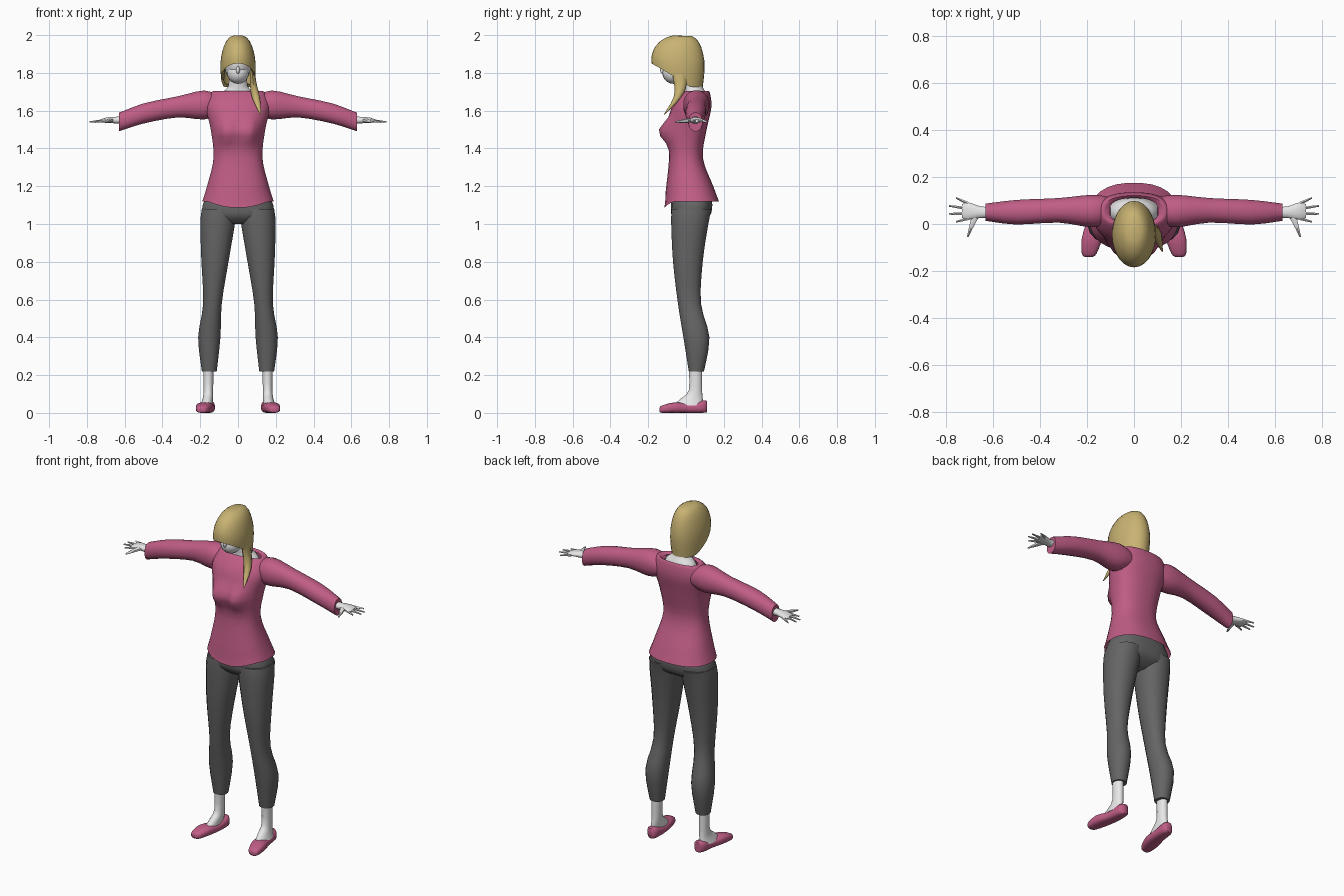
import bpy, bmesh, math
from mathutils import Matrix, Vector

cube = bpy.data.objects.get("Cube")
if cube:
    bpy.data.objects.remove(cube, do_unlink=True)


def material(name, rgb):
    mat = bpy.data.materials.new(name)
    mat.use_nodes = True
    mat.diffuse_color = (*rgb, 1)
    mat.node_tree.nodes["Principled BSDF"].inputs["Base Color"].default_value = (*rgb, 1)
    return mat


pink = material("pink cloth", (.53, .11, .24))
grey = material("grey cloth", (.13, .13, .13))
skin = material("pale skin", (.8, .8, .8))
blond = material("blond hair", (.58, .45, .17))

ALONG_X, ALONG_Y, ALONG_Z = Vector((1, 0, 0)), Vector((0, 1, 0)), Vector((0, 0, 1))
AROUND_X, AROUND_Y, AROUND_Z = (ALONG_Y, ALONG_Z), (ALONG_X, ALONG_Z), (ALONG_X, ALONG_Y)


def ring(x=0, y=0, z=0, wide=.1, deep=.1):
    """Key cross-section: its centre and two radii."""
    return Vector((x, y, z, wide, deep))


def smooth_keys(keys, steps):
    """Fill in rings between the keys with a Catmull-Rom spline."""
    padded = [keys[0], *keys, keys[-1]]
    rings = []
    for before, start, end, after in zip(padded, padded[1:], padded[2:], padded[3:]):
        for step in range(steps):
            t = step / steps
            slope_in, slope_out = (end - before) / 2, (after - start) / 2
            bend = 3 * (end - start) - 2 * slope_in - slope_out
            twist = 2 * (start - end) + slope_in + slope_out
            rings.append(start + slope_in * t + bend * t * t + twist * t ** 3)
    return rings + [keys[-1]]


def bridge(bm, rows, cap_start=True, cap_end=True):
    """Join rows of points into a tube."""
    loops = [[bm.verts.new(point) for point in row] for row in rows]
    for low, high in zip(loops, loops[1:]):
        for i in range(len(low)):
            bm.faces.new((low[i - 1], low[i], high[i], high[i - 1]))
    if cap_start:
        bm.faces.new(loops[0])
    if cap_end:
        bm.faces.new(loops[-1])


def loft(bm, keys, plane=AROUND_Z, sides=16, power=2.2, steps=3, closed=True):
    """Loft superellipse sections through the key rings."""
    def radial(value, radius):
        return math.copysign(abs(value) ** (2 / power), value) * radius

    rows = []
    for x, y, z, wide, deep in smooth_keys(keys, steps):
        angles = [math.tau * (i + .5) / sides for i in range(sides)]
        rows.append([Vector((x, y, z)) + plane[0] * radial(math.cos(a), wide)
                     + plane[1] * radial(math.sin(a), deep) for a in angles])
    bridge(bm, rows, closed, closed)


def ellipsoid(bm, centre, radii):
    shape = Matrix.Translation(centre) @ Matrix.Diagonal((*radii, 1))
    bmesh.ops.create_uvsphere(bm, u_segments=20, v_segments=12, radius=1, matrix=shape)


def finish(bm, name, mat, mirrored=False):
    bmesh.ops.recalc_face_normals(bm, faces=bm.faces)
    mesh = bpy.data.meshes.new(name)
    bm.to_mesh(mesh)
    bm.free()
    mesh.materials.append(mat)
    part = bpy.data.objects.new(name, mesh)
    bpy.context.collection.objects.link(part)
    if mirrored:
        part.modifiers.new("Mirror", "MIRROR").use_mirror_merge = False
    bpy.ops.object.select_all(action="DESELECT")
    part.select_set(True)
    bpy.context.view_layer.objects.active = part
    bpy.ops.object.shade_smooth_by_angle(angle=math.radians(55))


# Sweater body, from hem to neckline
bm = bmesh.new()
loft(bm, [ring(y=.03, z=1.12, wide=.19, deep=.145),
          ring(y=.02, z=1.2, wide=.165, deep=.125),
          ring(z=1.35, wide=.13, deep=.09),
          ring(y=.01, z=1.5, wide=.145, deep=.1),
          ring(y=.03, z=1.62, wide=.17, deep=.105),
          ring(y=.055, z=1.7, wide=.14, deep=.07),
          ring(y=.055, z=1.69, wide=.105, deep=.055)],
     sides=28, power=2.4, steps=4, closed=False)
for vert in bm.verts:
    x, y, z = vert.co
    if y < 0:
        # Bust, and a hem that dips at the front
        vert.co.y -= .06 * math.exp(-((abs(x) - .06) / .05) ** 2 - ((z - 1.49) / .06) ** 2)
        if z < 1.16:
            vert.co.z -= .035 * max(0, 1 - (x / .16) ** 2)
finish(bm, "sweater_body", pink)

# Sleeves
bm = bmesh.new()
loft(bm, [ring(x=.1, y=.06, z=1.63, wide=.055, deep=.05),
          ring(x=.18, y=.055, z=1.63, wide=.07, deep=.078),
          ring(x=.32, y=.058, z=1.62, wide=.053, deep=.057),
          ring(x=.5, y=.05, z=1.585, wide=.053, deep=.054),
          ring(x=.63, y=.05, z=1.54, wide=.037, deep=.05)], AROUND_X)
finish(bm, "sleeves", pink, mirrored=True)

# Hands: palm, four spread fingers and a thumb
bm = bmesh.new()
loft(bm, [ring(x=.6, y=.05, z=1.55, wide=.025, deep=.02),
          ring(x=.65, y=.05, z=1.55, wide=.025, deep=.018),
          ring(x=.7, y=.055, z=1.55, wide=.037, deep=.013),
          ring(x=.73, y=.055, z=1.545, wide=.03, deep=.008)], AROUND_X, sides=12)
for finger in range(4):
    spread = finger - 1.5
    loft(bm, [ring(x=.7, y=.055 + .02 * spread, z=1.548, wide=.009, deep=.009),
              ring(x=.79 - .015 * spread ** 2, y=.06 + .034 * spread, z=1.54, wide=.004, deep=.004)],
         AROUND_X, sides=6, power=2)
loft(bm, [ring(x=.67, y=.04, z=1.55, wide=.02, deep=.012),
          ring(x=.69, y=-.01, z=1.545, wide=.011, deep=.01),
          ring(x=.706, y=-.055, z=1.54, wide=.004, deep=.004)], AROUND_Y, sides=6, power=2)
finish(bm, "hands", skin, mirrored=True)

# Trousers: hips and two cropped legs
bm = bmesh.new()
loft(bm, [ring(y=.03, z=1.18, wide=.15, deep=.1),
          ring(y=.03, z=1.1, wide=.188, deep=.11),
          ring(y=.025, z=1.04, wide=.18, deep=.1),
          ring(y=.015, z=1, wide=.1, deep=.05)], sides=24, power=2.6)
finish(bm, "hips", grey)
bm = bmesh.new()
loft(bm, [ring(x=.1, y=.03, z=1.08, wide=.093, deep=.108),
          ring(x=.108, y=.02, z=1, wide=.093, deep=.1),
          ring(x=.122, y=.01, z=.8, wide=.073, deep=.08),
          ring(x=.135, y=.018, z=.58, wide=.05, deep=.062),
          ring(x=.152, y=.055, z=.4, wide=.06, deep=.07),
          ring(x=.152, y=.055, z=.22, wide=.04, deep=.041)])
finish(bm, "trouser_legs", grey, mirrored=True)

# Bare ankles and insteps
bm = bmesh.new()
loft(bm, [ring(x=.157, y=.05, z=.25, wide=.028, deep=.036),
          ring(x=.157, y=.05, z=.12, wide=.026, deep=.036),
          ring(x=.16, y=.03, z=.075, wide=.028, deep=.06),
          ring(x=.167, y=.01, z=.04, wide=.033, deep=.08)], power=2)
finish(bm, "feet", skin, mirrored=True)

# Flat shoes with the toes turned out
bm = bmesh.new()
loft(bm, [ring(x=.155, y=.112, z=.033, wide=.02, deep=.03),
          ring(x=.157, y=.09, z=.033, wide=.034, deep=.033),
          ring(x=.162, y=.02, z=.025, wide=.038, deep=.025),
          ring(x=.178, y=-.06, z=.028, wide=.044, deep=.028),
          ring(x=.19, y=-.125, z=.02, wide=.032, deep=.02),
          ring(x=.192, y=-.14, z=.016, wide=.016, deep=.012)], AROUND_Y, power=2.8)
finish(bm, "shoes", pink, mirrored=True)

# Neck spreading into the upper chest
bm = bmesh.new()
loft(bm, [ring(y=.045, z=1.62, wide=.12, deep=.07),
          ring(y=.05, z=1.69, wide=.09, deep=.057),
          ring(y=.04, z=1.73, wide=.052, deep=.048),
          ring(y=.025, z=1.82, wide=.048, deep=.045)], sides=20, power=2)
finish(bm, "neck", skin)

# Head: skull, jaw and a small nose
bm = bmesh.new()
ellipsoid(bm, (0, -.03, 1.86), (.077, .1, .11))
ellipsoid(bm, (0, -.065, 1.8), (.058, .06, .058))
ellipsoid(bm, (0, -.122, 1.815), (.01, .015, .02))
finish(bm, "head", skin)

# Hair cap: fuller at the back, its edge rising toward the forehead
bm = bmesh.new()
rows, sides, steps = [], 28, 9
for step in range(1, steps + 2):
    row = []
    for i in range(sides):
        angle = math.tau * i / sides
        back = math.sin(angle)
        edge = max(1.725, 1.85 - .084 * (back + 1))
        if step > steps:
            # Turn the rim inward
            reach, height = .8, edge + .015
        else:
            drop = math.radians(98) * step / steps
            reach = math.sin(drop) ** (.7 - .25 * back)
            height = 2 - (2 - edge) * (1 - math.cos(drop)) / (1 - math.cos(math.radians(98)))
            reach *= 1 - .1 * max(0, (1.85 - height) / .12)
        row.append((.096 * reach * math.cos(angle), -.04 + .144 * reach * back, height))
    rows.append(row)
bridge(bm, rows, cap_end=False)
finish(bm, "hair_cap", blond)

# Long side lock over the left shoulder and a short one on the right
bm = bmesh.new()
loft(bm, [ring(x=.075, y=-.05, z=1.84, wide=.012, deep=.035),
          ring(x=.08, y=-.03, z=1.75, wide=.018, deep=.034),
          ring(x=.095, y=-.045, z=1.67, wide=.022, deep=.021),
          ring(x=.12, y=-.115, z=1.58, wide=.003, deep=.003)], sides=10, power=2)
loft(bm, [ring(x=-.075, y=-.06, z=1.84, wide=.012, deep=.03),
          ring(x=-.077, y=-.035, z=1.765, wide=.004, deep=.008)], sides=8, power=2)
finish(bm, "hair_locks", blond)
